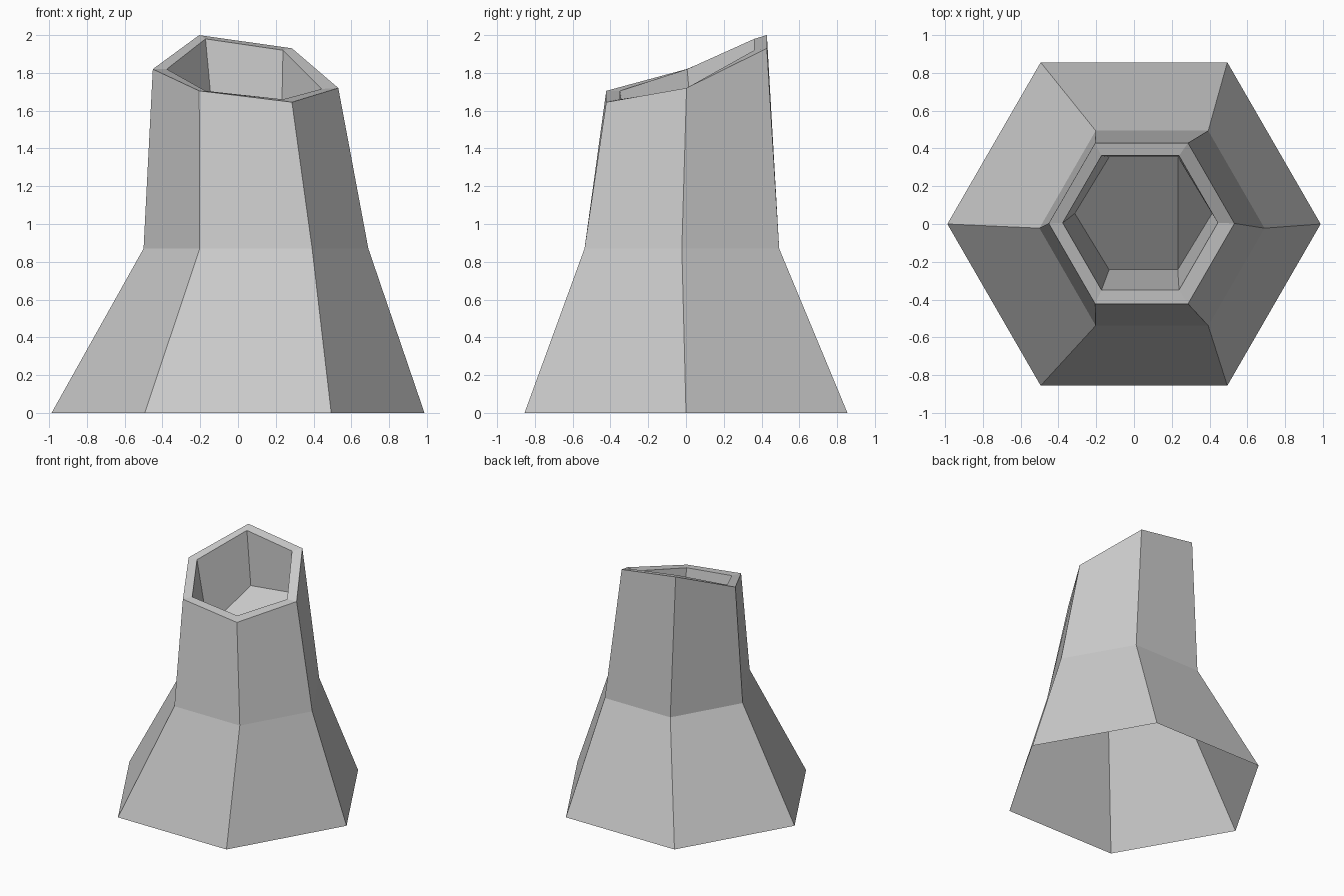
import bpy
import bmesh
from math import cos, sin, radians

cube = bpy.data.objects.get("Cube")
if cube:
    bpy.data.objects.remove(cube, do_unlink=True)

# Single stone colour
stone = bpy.data.materials.new("grey_stone")
stone.use_nodes = True
stone.diffuse_color = (0.6, 0.6, 0.6, 1)
stone.node_tree.nodes["Principled BSDF"].inputs["Base Color"].default_value = (0.6, 0.6, 0.6, 1)

bm = bmesh.new()


def ring(cx, cy, rx, heights, ry=None):
    """Six corners, counter-clockwise from the +x corner."""
    ry = ry or rx
    return [bm.verts.new((cx + rx * cos(radians(60 * i)),
                          cy + ry * sin(radians(60 * i)), z))
            for i, z in enumerate(heights)]


def bridge(a, b):
    for i in range(6):
        j = (i + 1) % 6
        bm.faces.new((a[i], a[j], b[j], b[i]))


# Flared foot, leaning waist and uneven slanted mouth
foot = ring(0, 0, 0.987, [0] * 6)
waist = ring(0.095, -0.022, 0.595, [0.87] * 6)
rim = ring(0.04, 0.003, 0.491, [1.72, 1.93, 2.0, 1.82, 1.705, 1.645])
lip = ring(0.033, 0.006, 0.41, [1.715, 1.92, 1.98, 1.82, 1.705, 1.66])

# Sloping floor of the hollow, with its +x corner sunk
floor = ring(0.05, 0.056, 0.363, [0] * 6, 0.344)
for v in floor:
    v.co.z = 1.54 + 0.11 * (v.co.x + 0.14) + 0.87 * (v.co.y - 0.355)
floor[0].co.z = 1.18

for lower, upper in ((foot, waist), (waist, rim), (rim, lip), (lip, floor)):
    bridge(lower, upper)
bm.faces.new(floor[1:])
bm.faces.new((floor[0], floor[1], floor[5]))

mesh = bpy.data.meshes.new("hollow_chimney")
bm.to_mesh(mesh)
bm.free()
mesh.materials.append(stone)
chimney = bpy.data.objects.new("hollow_chimney", mesh)
bpy.context.collection.objects.link(chimney)
